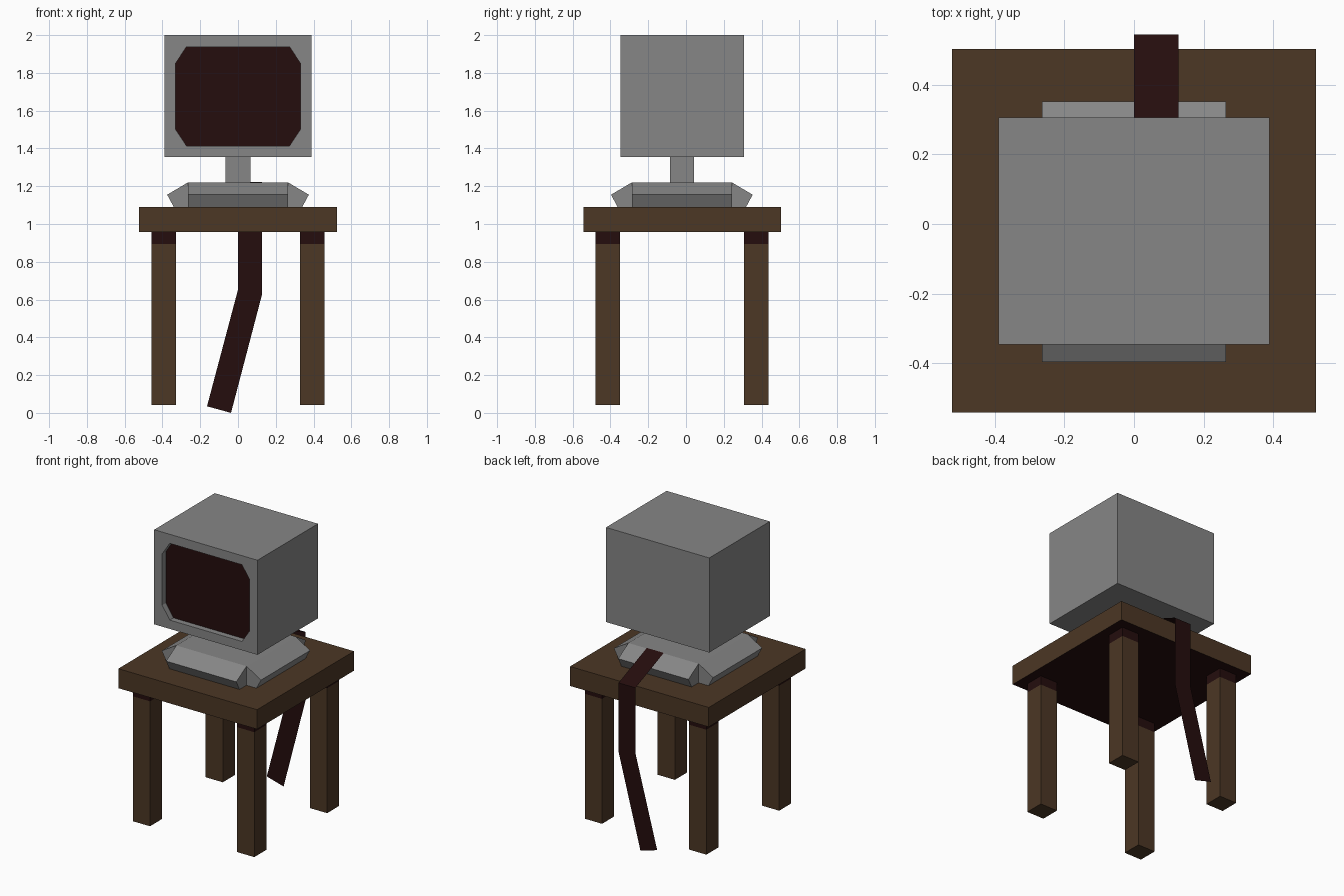
import bpy, bmesh

cube = bpy.data.objects.get("Cube")
if cube:
    bpy.data.objects.remove(cube, do_unlink=True)


def material(name, rgb):
    m = bpy.data.materials.new(name)
    m.use_nodes = True
    m.diffuse_color = (*rgb, 1)
    bsdf = next(n for n in m.node_tree.nodes if n.type == 'BSDF_PRINCIPLED')
    bsdf.inputs["Base Color"].default_value = (*rgb, 1)
    return m


GREY = material("grey plastic", (0.24, 0.24, 0.24))
WOOD = material("brown wood", (0.072, 0.038, 0.018))
DARK = material("dark red brown", (0.018, 0.004, 0.004))


def finish(bm, name, mats, rule=None, closed=True):
    """Turn a bmesh into an object; rule(face) gives the material index."""
    if closed:
        bmesh.ops.recalc_face_normals(bm, faces=bm.faces)
    bm.normal_update()
    for f in bm.faces:
        f.material_index = rule(f) if rule else 0
    me = bpy.data.meshes.new(name)
    bm.to_mesh(me)
    bm.free()
    for m in mats:
        me.materials.append(m)
    ob = bpy.data.objects.new(name, me)
    bpy.context.collection.objects.link(ob)
    return ob


def prism(bm, profile, place, a, b):
    """Extrude a 2D profile from a to b; place(u, v, w) gives the 3D point."""
    lo = [bm.verts.new(place(u, v, a)) for u, v in profile]
    hi = [bm.verts.new(place(u, v, b)) for u, v in profile]
    n = len(profile)
    bm.faces.new(lo[::-1])
    bm.faces.new(hi)
    for i in range(n):
        j = (i + 1) % n
        bm.faces.new((lo[i], lo[j], hi[j], hi[i]))


def box(name, x, y, z, mats, rule=None, cut=None):
    bm = bmesh.new()
    rect = [(x[0], y[0]), (x[1], y[0]), (x[1], y[1]), (x[0], y[1])]
    prism(bm, rect, lambda u, v, w: (u, v, w), *z)
    if cut is not None:
        bmesh.ops.bisect_plane(bm, geom=bm.verts[:] + bm.edges[:] + bm.faces[:],
                               plane_co=(0, 0, cut), plane_no=(0, 0, 1))
    return finish(bm, name, mats, rule)


# Table top with a dark underside
box("table_top", (-0.524, 0.524), (-0.543, 0.503), (0.957, 1.09), [WOOD, DARK],
    lambda f: 1 if f.normal.z < -0.5 else 0)

# Four legs with a dark band at the top
CY = -0.022
for sx, side in ((-1, "right"), (1, "left")):
    for sy, end in ((-1, "front"), (1, "back")):
        cx, cy = sx * 0.394, CY + sy * 0.393
        box(f"{end}_{side}_leg", (cx - 0.065, cx + 0.065), (cy - 0.065, cy + 0.065),
            (0.042, 0.957), [WOOD, DARK],
            lambda f: 1 if f.calc_center_median().z > 0.895 else 0, cut=0.895)

# Monitor stand: two crossing prisms with pointed ends, and a neck
S = 0.265
end = [(0.34, 1.09), (0.375, 1.155), (S, 1.22)]
profile = end + [(-u, v) for u, v in reversed(end)]
bm = bmesh.new()
prism(bm, profile, lambda u, v, w: (u, CY + w, v), -S, S)
finish(bm, "stand_side_wings", [GREY])

for sy, name in ((-1, "stand_front_wing"), (1, "stand_back_wing")):
    bm = bmesh.new()
    prism(bm, [(S, 1.09)] + end, lambda u, v, w: (w, CY + sy * u, v), -S, S)
    finish(bm, name, [GREY])

box("stand_neck", (-0.066, 0.066), (CY - 0.064, CY + 0.064), (1.22, 1.354), [GREY])

# Monitor case with a recessed octagonal screen
X, Y0, Y1, Z0, Z1, ZC = 0.39, -0.347, 0.306, 1.354, 2.0, 1.676
bm = bmesh.new()
signs = [(-1, -1), (1, -1), (1, 1), (-1, 1)]
front = [bm.verts.new((sx * X, Y0, Z1 if sz > 0 else Z0)) for sx, sz in signs]
back = [bm.verts.new((sx * X, Y1, Z1 if sz > 0 else Z0)) for sx, sz in signs]
rim = []
for i, (sx, sz) in enumerate(signs):
    pair = [(0.33, 0.175), (0.273, 0.262)]
    if i % 2:
        pair.reverse()
    rim += [bm.verts.new((sx * u, Y0, ZC + sz * v)) for u, v in pair]
floor = [bm.verts.new((v.co.x, Y0 + 0.04, v.co.z)) for v in rim]
for i in range(4):
    j = (i + 1) % 4
    bm.faces.new((front[i], front[j], back[j], back[i]))
    bm.faces.new((front[i], rim[2 * i], rim[2 * i + 1]))
    bm.faces.new((front[i], rim[2 * i + 1], rim[2 * j], front[j]))
for i in range(8):
    j = (i + 1) % 8
    bm.faces.new((rim[i], rim[j], floor[j], floor[i]))
bm.faces.new(back)
bm.faces.new(floor)
finish(bm, "monitor", [GREY, DARK],
       lambda f: 1 if len(f.verts) == 8 else 0)

# Flat ribbon cable hanging over the back edge
bm = bmesh.new()
left = [(0.0, 0.24, 1.222), (0.0, 0.545, 1.10), (0.0, 0.545, 0.652), (-0.164, 0.545, 0.035)]
right = [(0.128, 0.24, 1.222), (0.128, 0.545, 1.10), (0.128, 0.545, 0.63), (-0.037, 0.545, 0.0)]
L = [bm.verts.new(p) for p in left]
R = [bm.verts.new(p) for p in right]
for i in range(3):
    bm.faces.new((L[i], R[i], R[i + 1], L[i + 1])[::-1])
finish(bm, "cable", [DARK], closed=False)
